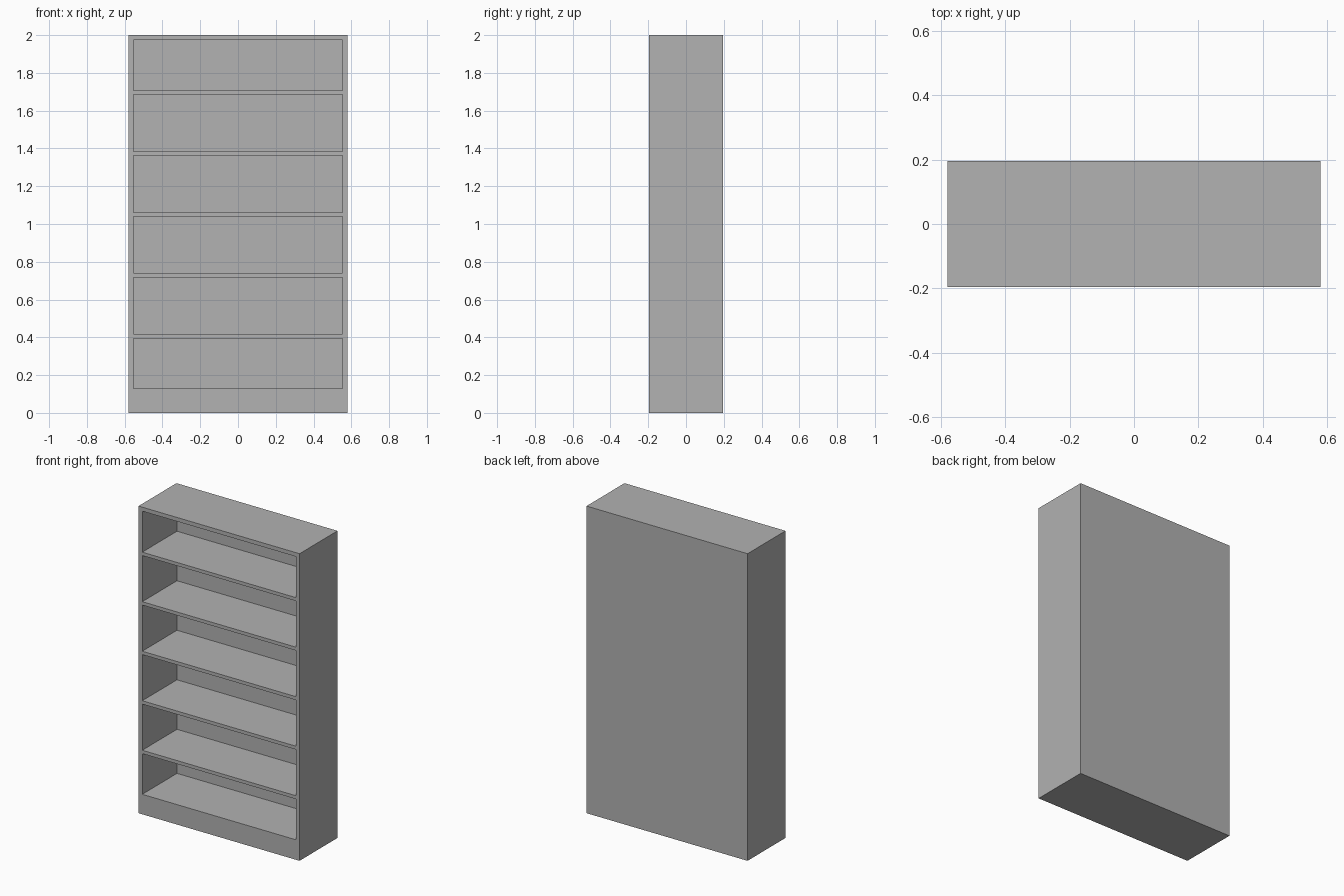
import bpy

default = bpy.data.objects.get("Cube")
if default:
    bpy.data.objects.remove(default, do_unlink=True)

WIDTH, DEPTH, HEIGHT = 1.16, 0.39, 2.0
SIDE = 0.027         # side panel thickness
BACK = 0.033         # back panel thickness
BOARD = 0.022        # shelf thickness
TOP = 0.026          # top panel thickness
PLINTH = 0.13        # height of the base
FIRST, PITCH, SHELVES = 0.417, 0.3225, 5

grey = bpy.data.materials.new("plain grey")
grey.use_nodes = True
colour = (0.445, 0.445, 0.445, 1)
grey.diffuse_color = colour
grey.node_tree.nodes["Principled BSDF"].inputs["Base Color"].default_value = colour


def box(name, low, high):
    """Axis-aligned box between two corners."""
    bpy.ops.mesh.primitive_cube_add(size=1)
    obj = bpy.context.object
    obj.name = name
    for v in obj.data.vertices:
        v.co = [h if c > 0 else l for c, l, h in zip(v.co, low, high)]
    obj.data.materials.append(grey)
    return obj


# Solid cabinet
x, y = WIDTH / 2, DEPTH / 2
cabinet = box("bookcase", (-x, -y, 0), (x, y, HEIGHT))

# Shelf bays, hollowed out from the front between successive boards
shelf_tops = [FIRST + PITCH * i for i in range(SHELVES)]
floors = [PLINTH] + shelf_tops
ceilings = [top - BOARD for top in shelf_tops] + [HEIGHT - TOP]
for floor, ceiling in zip(floors, ceilings):
    cutter = box("bay_cutter", (SIDE - x, -y - 0.1, floor), (x - SIDE, y - BACK, ceiling))
    cutter.hide_render = True
    cut = cabinet.modifiers.new("bay", 'BOOLEAN')
    cut.operation = 'DIFFERENCE'
    cut.solver = 'EXACT'
    cut.object = cutter
    bpy.context.view_layer.objects.active = cabinet
    bpy.ops.object.modifier_apply(modifier=cut.name)
    bpy.data.objects.remove(cutter, do_unlink=True)
